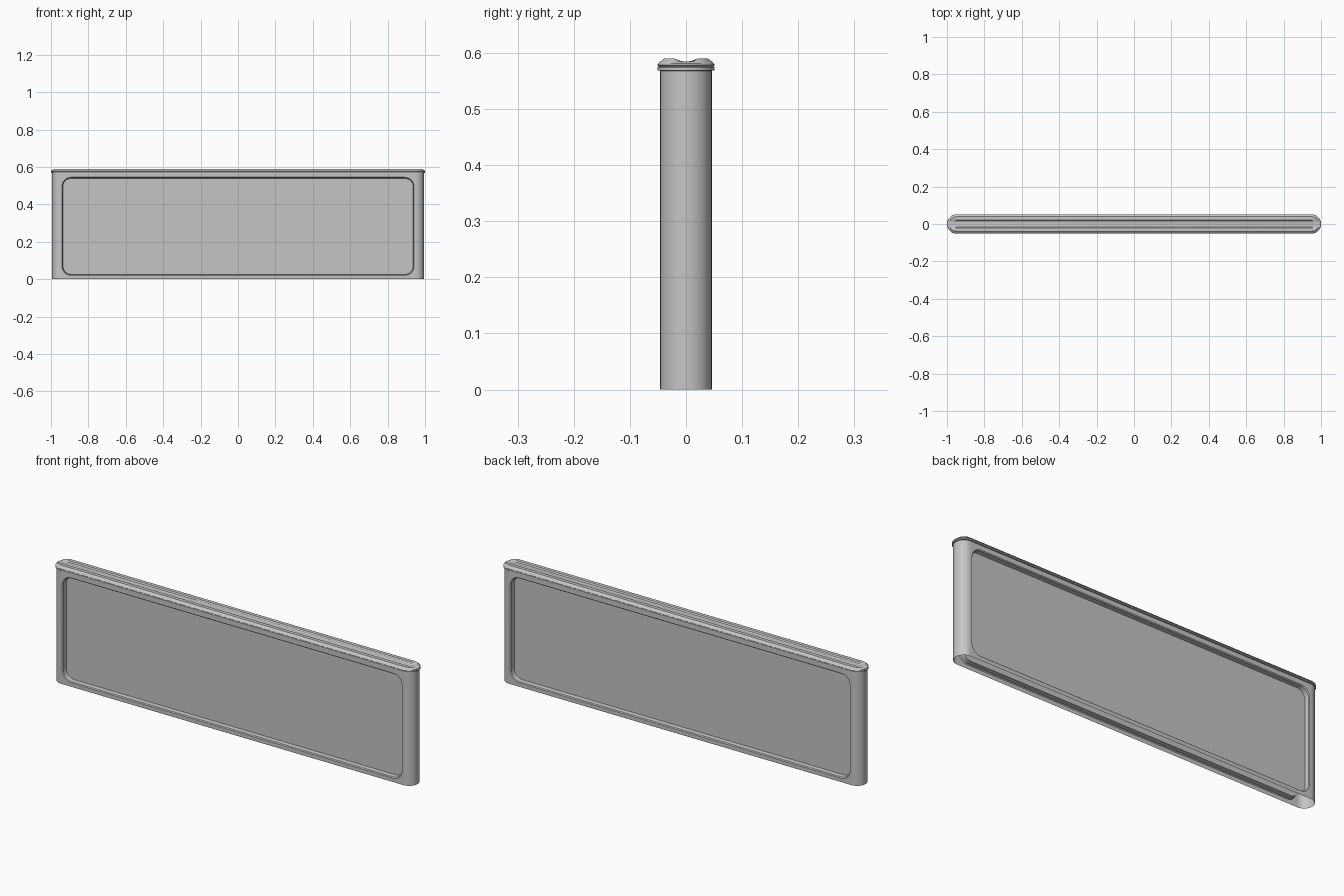
import bpy, bmesh, math

old = bpy.data.objects.get("Cube")
if old:
    bpy.data.objects.remove(old, do_unlink=True)

# One grey for everything
grey = bpy.data.materials.new("light grey")
grey.use_nodes = True
colour = (0.56, 0.56, 0.56, 1)
grey.diffuse_color = colour
grey.node_tree.nodes["Principled BSDF"].inputs["Base Color"].default_value = colour

CX = 0.949      # centre of the rounded ends
R = 0.046       # half thickness of the body
TOP = 0.568     # top of the body
SEG = 24        # steps around each rounded end


def finish(bm, name):
    bmesh.ops.remove_doubles(bm, verts=bm.verts, dist=0.00001)
    bmesh.ops.recalc_face_normals(bm, faces=bm.faces)
    mesh = bpy.data.meshes.new(name)
    bm.to_mesh(mesh)
    bm.free()
    mesh.materials.append(grey)
    obj = bpy.data.objects.new(name, mesh)
    bpy.context.collection.objects.link(obj)
    bpy.ops.object.select_all(action='DESELECT')
    obj.select_set(True)
    bpy.context.view_layer.objects.active = obj
    bpy.ops.object.shade_smooth_by_angle(angle=math.radians(30))
    return obj


def stadium(r):
    """Outline with straight sides and round ends."""
    pts = []
    for side in (1, -1):
        for i in range(SEG + 1):
            a = math.pi * (i / SEG - 0.5)
            pts.append((side * (CX + r * math.cos(a)), side * r * math.sin(a)))
    return pts


def rounded_rect(hx, z0, z1, r, y, steps=8):
    pts = []
    for sx, sz, start in ((1, 1, 0), (-1, 1, 1), (-1, -1, 2), (1, -1, 3)):
        for i in range(steps + 1):
            a = (start + i / steps) * math.pi / 2
            zc = z1 - r if sz > 0 else z0 + r
            pts.append((sx * (hx - r) + r * math.cos(a), y, zc + r * math.sin(a)))
    return pts


def ring(bm, pts):
    return [bm.verts.new(p) for p in pts]


def bridge(bm, a, b):
    n = len(a)
    for i in range(n):
        j = (i + 1) % n
        bm.faces.new((a[i], a[j], b[j], b[i]))


def loop_edges(bm, loop):
    return [bm.edges.new((loop[i], loop[(i + 1) % len(loop)])) for i in range(len(loop))]


# Hollow body, open underneath, with a recessed panel on both faces
bm = bmesh.new()
for side in (1, -1):
    # Rounded end wall
    walls = []
    for i in range(SEG + 1):
        a = math.pi * (i / SEG - 0.5)
        x, y = side * (CX + R * math.cos(a)), R * math.sin(a)
        walls.append((bm.verts.new((x, y, 0)), bm.verts.new((x, y, TOP))))
    for (a0, a1), (b0, b1) in zip(walls, walls[1:]):
        bm.faces.new((a0, b0, b1, a1))

    # Flat frame around the recess
    y = side * R
    frame = ring(bm, [(-CX, y, 0), (CX, y, 0), (CX, y, TOP), (-CX, y, TOP)])
    lip = ring(bm, rounded_rect(0.942, 0.02, 0.545, 0.05, y))
    edges = loop_edges(bm, frame) + loop_edges(bm, lip)
    bmesh.ops.triangle_fill(bm, edges=edges, use_beauty=True, normal=(0, side, 0))

    # Recess wall and panel
    for inset, depth in ((0.004, 0.004), (0.006, 0.025)):
        step = ring(bm, rounded_rect(0.942 - inset, 0.02 + inset, 0.545 - inset,
                                     0.05 - inset, side * (R - depth)))
        bridge(bm, lip, step)
        lip = step
    bm.faces.new(lip)
finish(bm, "body_shell")

# Top rim: beaded edge, chamfer, and a shallow channel running out at the ends
profile = [(R, TOP), (0.051, 0.569), (0.051, 0.574), (0.0485, 0.576),
           (0.051, 0.578), (0.05, 0.581), (0.039, 0.59), (0.021, 0.59), (0.015, 0.585)]
bm = bmesh.new()
previous = None
for r, z in profile:
    pts = []
    for x, y in stadium(r):
        dip = min(1, max(0, (abs(y) - 0.014) / 0.006))
        pts.append((x, y, min(z, 0.585 + 0.005 * dip)))
    current = ring(bm, pts)
    if previous:
        bridge(bm, previous, current)
    previous = current
bm.faces.new(previous)
finish(bm, "top_rim")
